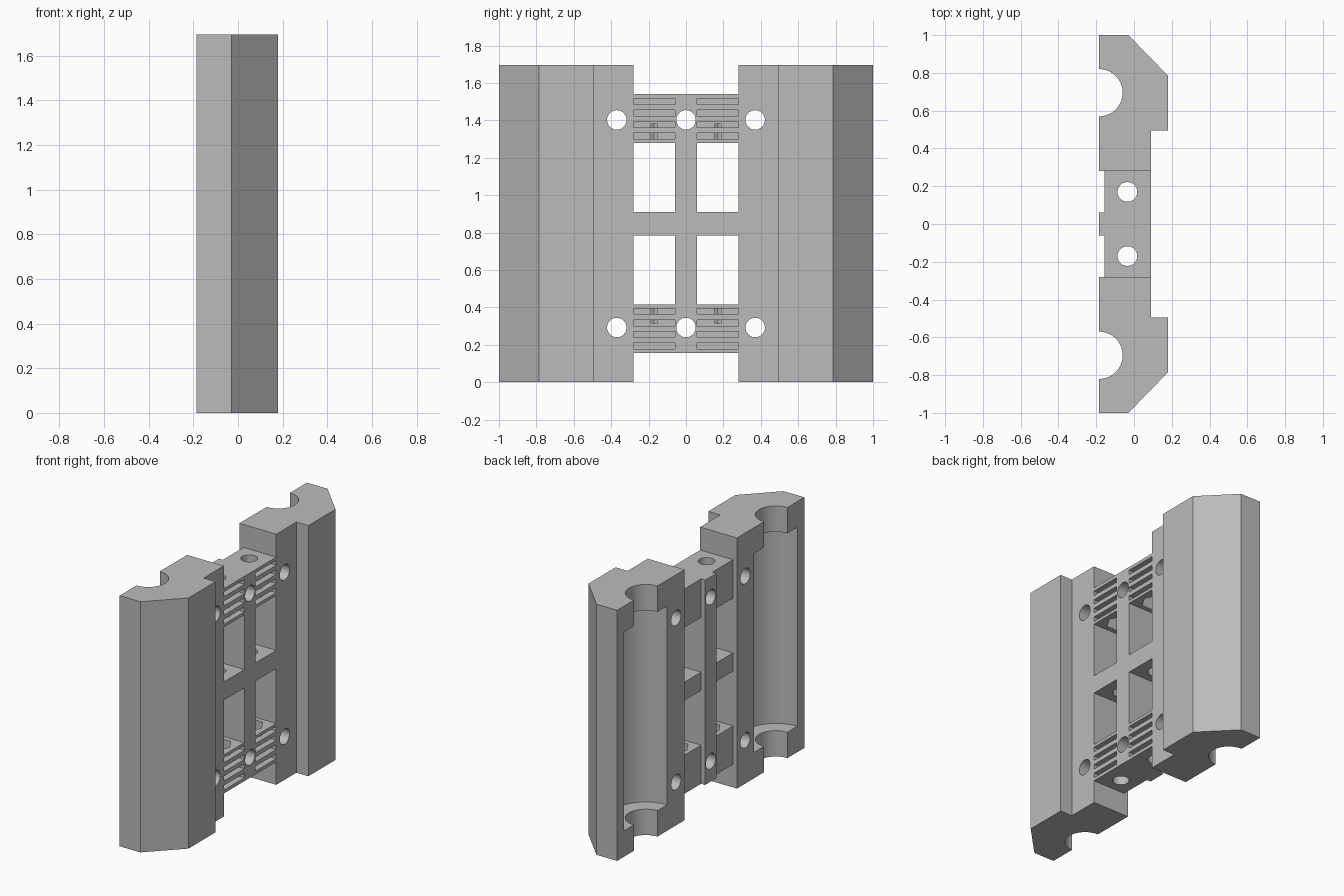
import bpy, bmesh, math
from mathutils import Matrix, Vector

if "Cube" in bpy.data.objects:
    bpy.data.objects.remove(bpy.data.objects["Cube"], do_unlink=True)

HEIGHT = 1.695
MID = HEIGHT / 2
BACK = -0.185

grey = bpy.data.materials.new("plain grey")
grey.use_nodes = True
grey.diffuse_color = (0.5, 0.5, 0.5, 1)
grey.node_tree.nodes["Principled BSDF"].inputs["Base Color"].default_value = (0.5, 0.5, 0.5, 1)


def add_box(bm, x0, x1, y0, y1, z0, z1):
    size = Matrix.Diagonal((x1 - x0, y1 - y0, z1 - z0, 1))
    centre = Matrix.Translation(((x0 + x1) / 2, (y0 + y1) / 2, (z0 + z1) / 2))
    bmesh.ops.create_cube(bm, size=1, matrix=centre @ size)


def add_cylinder(bm, centre, radius, depth, axis="Z", sides=48):
    turn = Matrix.Rotation(math.pi / 2, 4, "Y") if axis == "X" else Matrix()
    bmesh.ops.create_cone(bm, cap_ends=True, segments=sides, radius1=radius, radius2=radius,
                          depth=depth, matrix=Matrix.Translation(centre) @ turn)


def make_object(name, bm):
    bmesh.ops.recalc_face_normals(bm, faces=bm.faces)
    mesh = bpy.data.meshes.new(name)
    bm.to_mesh(mesh)
    bm.free()
    mesh.materials.append(grey)
    obj = bpy.data.objects.new(name, mesh)
    bpy.context.collection.objects.link(obj)
    return obj


def combine(target, tool, operation):
    """Apply a boolean, then discard the tool object."""
    tool.hide_render = True
    mod = target.modifiers.new("combine", "BOOLEAN")
    mod.operation, mod.solver, mod.object = operation, "EXACT", tool
    graph = bpy.context.evaluated_depsgraph_get()
    mesh = bpy.data.meshes.new_from_object(target.evaluated_get(graph))
    target.modifiers.clear()
    target.data = mesh
    bpy.data.objects.remove(tool, do_unlink=True)


# Central web with a raised rib along its back
bm = bmesh.new()
add_box(bm, -0.155, 0.09, -0.32, 0.32, 0.155, HEIGHT - 0.155)
frame = make_object("mounting_frame", bm)
bm = bmesh.new()
add_box(bm, BACK, 0.05, -0.06, 0.06, 0.155, HEIGHT - 0.155)
combine(frame, make_object("back_rib", bm), "UNION")

# Windows and cooling slots, the same in all four quarters
bm = bmesh.new()
for side in (-1, 1):
    y0, y1 = sorted((side * 0.06, side * 0.28))
    for end in (-1, 1):
        z0, z1 = sorted((MID + end * 0.062, MID + end * 0.432))
        add_box(bm, -0.3, 0.3, y0, y1, z0, z1)
        for i in range(4):
            z = MID + end * (0.468 + i * 0.062)
            add_box(bm, 0.045, 0.3, y0, y1, z - 0.016, z + 0.016)
combine(frame, make_object("window_cutter", bm), "DIFFERENCE")

# Vertical bolt holes
bm = bmesh.new()
for side in (-1, 1):
    add_cylinder(bm, (-0.035, side * 0.17, MID), 0.052, 2)
combine(frame, make_object("bolt_cutter", bm), "DIFFERENCE")

# Hexagonal nut pockets facing into the windows
bm = bmesh.new()
for side in (-1, 1):
    for end in (-1, 1):
        add_cylinder(bm, (-0.035, side * 0.17, MID + end * 0.467), 0.09, 0.13, sides=6)
bmesh.ops.rotate(bm, verts=bm.verts, cent=(0, 0, 0), matrix=Matrix.Identity(3))
# Turn each pocket so that a corner points forward
for side in (-1, 1):
    verts = [v for v in bm.verts if v.co.y * side > 0]
    corner = verts[0].co - Vector((-0.035, side * 0.17, verts[0].co.z))
    bmesh.ops.rotate(bm, verts=verts, cent=(-0.035, side * 0.17, 0),
                     matrix=Matrix.Rotation(-math.atan2(corner.y, corner.x), 3, "Z"))
combine(frame, make_object("nut_cutter", bm), "DIFFERENCE")

# Side rails: extruded profile, hollowed by a half-round channel with end collars
profile = [(BACK, 0.28), (0.09, 0.28), (0.09, 0.495), (0.18, 0.495),
           (0.18, 0.785), (-0.03, 1), (BACK, 1)]
for side, name in ((-1, "front_rail"), (1, "back_rail")):
    bm = bmesh.new()
    base = bm.faces.new([bm.verts.new((x, side * y, 0)) for x, y in profile])
    top = bmesh.ops.extrude_face_region(bm, geom=[base])["geom"]
    bmesh.ops.translate(bm, vec=(0, 0, HEIGHT),
                        verts=[g for g in top if isinstance(g, bmesh.types.BMVert)])
    rail = make_object(name, bm)
    for radius, depth in ((0.125, 3), (0.23, HEIGHT - 0.35)):
        bm = bmesh.new()
        add_cylinder(bm, (BACK, side * 0.695, MID), radius, depth, sides=64)
        combine(rail, make_object("channel_cutter", bm), "DIFFERENCE")
    combine(frame, rail, "UNION")

# Cross holes through the rib and both rails
bm = bmesh.new()
for y in (-0.37, 0, 0.37):
    for end in (-1, 1):
        add_cylinder(bm, (0, y, MID + end * 0.555), 0.052, 1, axis="X")
combine(frame, make_object("cross_hole_cutter", bm), "DIFFERENCE")

# Smooth round surfaces, keep edges crisp
bpy.ops.object.select_all(action="DESELECT")
frame.select_set(True)
bpy.context.view_layer.objects.active = frame
bpy.ops.object.shade_smooth_by_angle(angle=math.radians(25))
